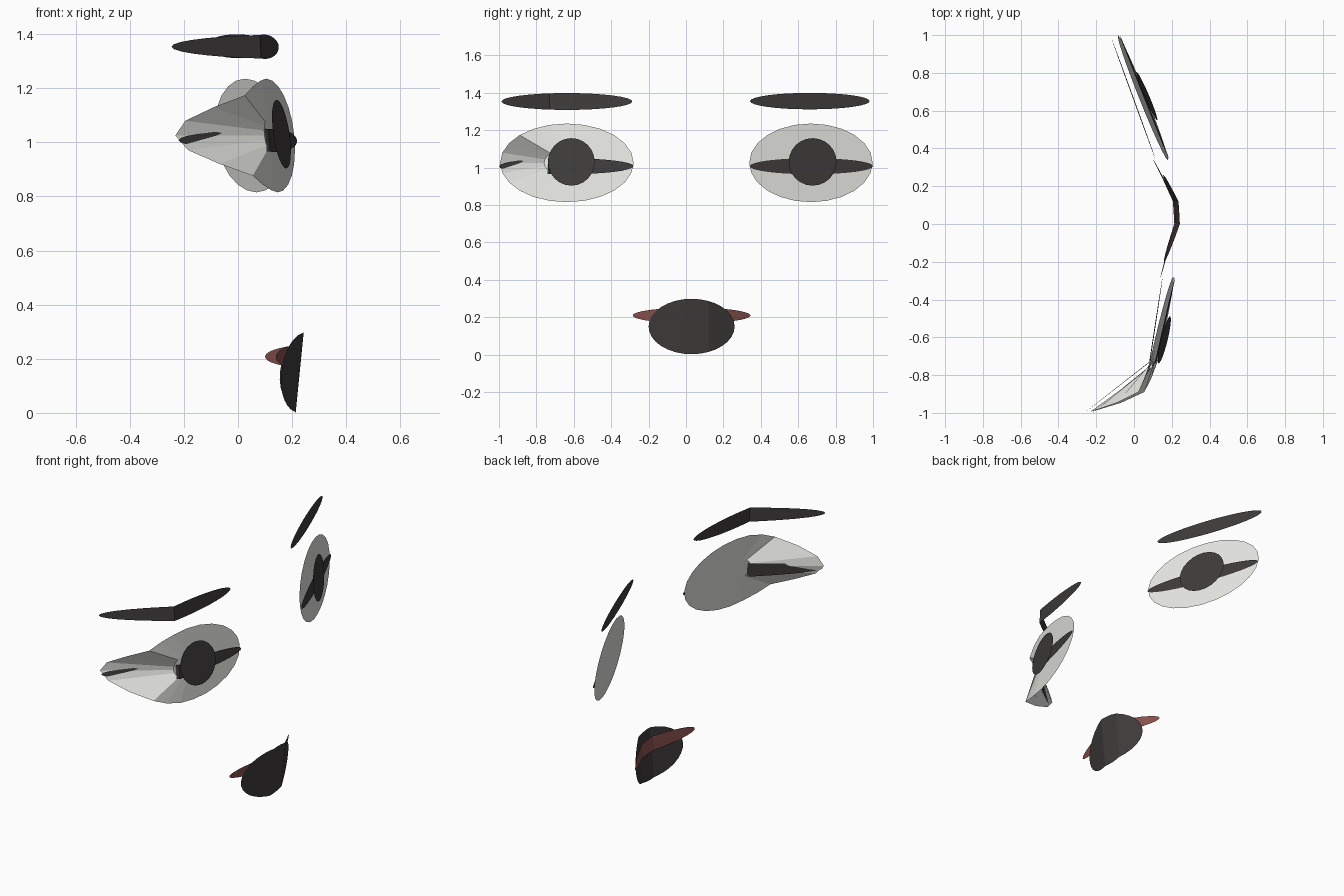
import bpy
from math import sin, cos, pi

if "Cube" in bpy.data.objects:
    bpy.data.objects.remove(bpy.data.objects["Cube"])


def material(name, rgb):
    m = bpy.data.materials.new(name)
    m.diffuse_color = (*rgb, 1)
    m.use_nodes = True
    m.node_tree.nodes["Principled BSDF"].inputs["Base Color"].default_value = m.diffuse_color
    return m


DARK = material("charcoal", (0.05, 0.044, 0.044))
RED = material("lip_red", (0.25, 0.085, 0.075))
WHITE = material("eye_white", (0.8, 0.8, 0.77))


def lerp_path(points):
    """Piecewise-linear depth x along y, given (y, x) pairs in rising y."""
    def f(y):
        pair = (points[0], points[1])
        for a, b in zip(points, points[1:]):
            pair = (a, b)
            if y <= b[0]:
                break
        (y0, x0), (y1, x1) = pair
        return x0 + (x1 - x0) * (y - y0) / (y1 - y0)
    return f


def add_object(name, verts, faces, mat):
    me = bpy.data.meshes.new(name)
    me.from_pydata(verts, [], faces)
    me.update()
    me.materials.append(mat)
    ob = bpy.data.objects.new(name, me)
    bpy.context.collection.objects.link(ob)
    return ob


def strip_oval(name, cy, cz, ry, rz, path, tilt, mat, bends=(), n=16):
    """Oval sheet made of vertical strips that follows a bent path."""
    f = lerp_path(path)
    cols = [cy - ry * cos(pi * i / n) for i in range(1, n)] + list(bends)
    cols = sorted(cols)
    verts = []

    def put(y, z):
        verts.append((f(y) + tilt * (z - cz), y, z))

    for y in cols:
        h = rz * max(0, 1 - ((y - cy) / ry) ** 2) ** 0.5
        put(y, cz - h)
        put(y, cz + h)
    faces = [(2*i, 2*i + 2, 2*i + 3, 2*i + 1) for i in range(len(cols) - 1)]
    a = len(verts)
    put(cy - ry, cz)
    put(cy + ry, cz)
    faces += [(a, 0, 1), (a - 2, a + 1, a - 1)]
    return add_object(name, verts, faces, mat)


def fan_oval(name, cy, cz, ry, rz, path, tilt, mat, n=24):
    """Oval sheet with a flat inner ring and facets fanning out to its rim."""
    f = lerp_path(path)
    verts = [(f(cy), cy, cz)]
    for k in (0.34, 1.0):
        for i in range(n):
            a = 2 * pi * i / n
            y, z = cy + k * ry * cos(a), cz + k * rz * sin(a)
            verts.append((f(y) + tilt * (z - cz), y, z))
    faces = []
    for i in range(n):
        j = (i + 1) % n
        faces += [(0, 1 + i, 1 + j), (1 + i, 1 + n + i, 1 + n + j, 1 + j)]
    return add_object(name, verts, faces, mat)


# Eye whites: the near one folds sharply back at its outer rim
fan_oval("eye_white_near", -0.637, 1.025, 0.357, 0.21,
         [(-0.995, -0.235), (-0.985, -0.2), (-0.955, -0.1), (-0.9, 0.035),
          (-0.77, 0.095), (-0.28, 0.208)], -0.1, WHITE)
fan_oval("eye_white_far", 0.668, 1.025, 0.33, 0.21,
         [(0.34, 0.178), (1.0, -0.085)], -0.1, WHITE)

# Dark horizontal slits across the eyes
strip_oval("eye_slit_near", -0.64, 1.007, 0.36, 0.043,
           [(-1.0, -0.22), (-0.73, 0.115), (-0.28, 0.218)], -0.1, DARK, (-0.73,))
strip_oval("eye_slit_far", 0.67, 1.007, 0.33, 0.043,
           [(0.34, 0.187), (1.0, -0.075)], -0.1, DARK)

# Round pupils floating just ahead of the whites
fan_oval("pupil_near", -0.613, 1.03, 0.125, 0.127,
         [(-0.74, 0.13), (-0.49, 0.19)], -0.14, DARK)
fan_oval("pupil_far", 0.677, 1.03, 0.128, 0.127,
         [(0.55, 0.122), (0.81, 0.012)], -0.1, DARK)

# Eyebrows
strip_oval("eyebrow_near", -0.637, 1.353, 0.35, 0.045,
           [(-0.99, -0.25), (-0.73, 0.083), (-0.29, 0.15)], -0.05, DARK, (-0.73,))
strip_oval("eyebrow_far", 0.662, 1.355, 0.32, 0.044,
           [(0.34, 0.115), (0.985, -0.12)], -0.05, DARK)

# Mouth: dark oval wrapped over a curved chin, red lip band behind it
strip_oval("mouth", 0.03, 0.15, 0.23, 0.148,
           [(-0.2, 0.16), (0.0, 0.228), (0.12, 0.222), (0.26, 0.155)],
           0.1, DARK, (0.0, 0.12))
strip_oval("lip", 0.03, 0.209, 0.315, 0.042,
           [(-0.285, 0.14), (-0.19, 0.165), (0.0, 0.218), (0.12, 0.21),
            (0.26, 0.145), (0.345, 0.1)], 0.1, RED, (0.0, 0.12))
